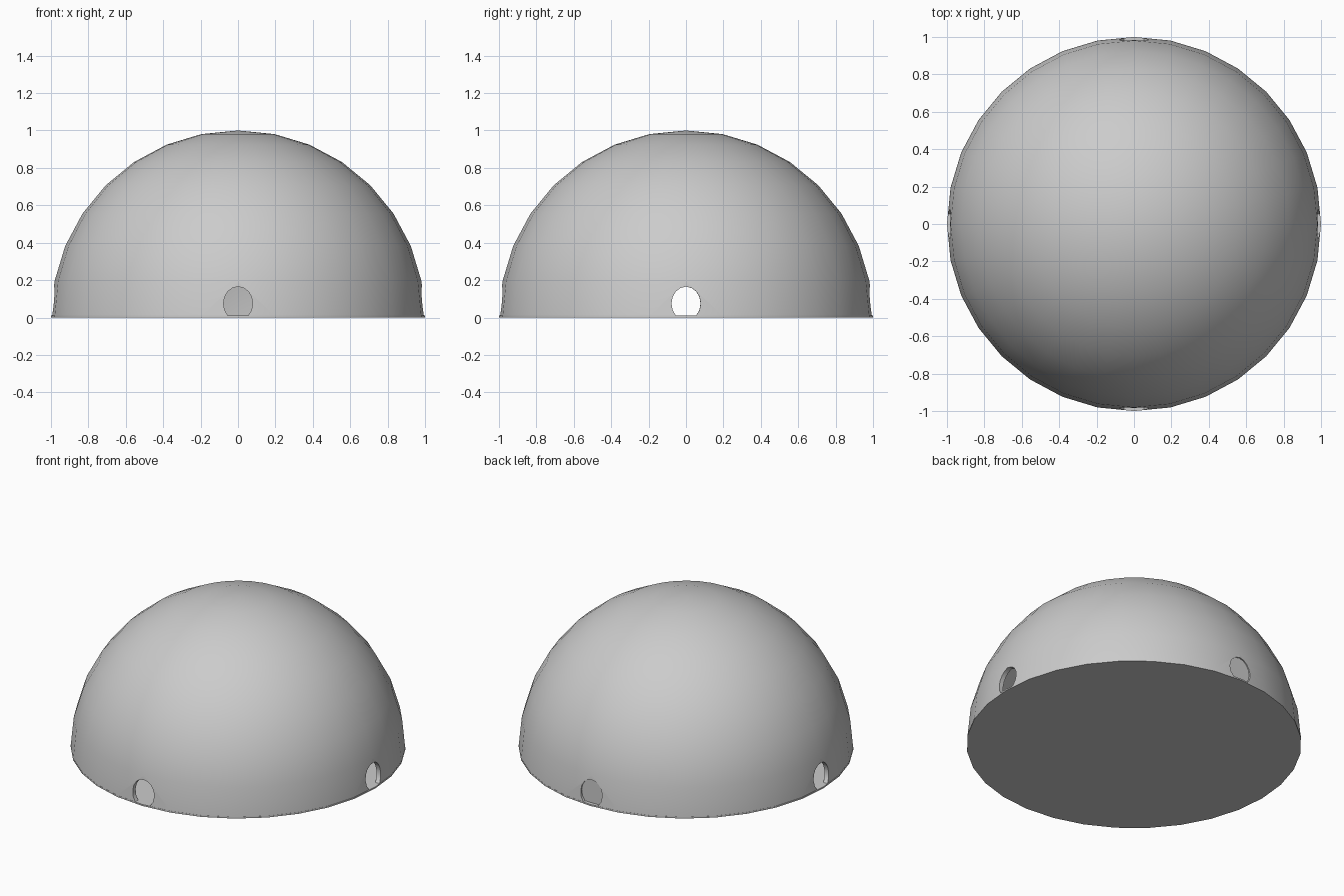
import bpy, bmesh, math
from mathutils import Matrix

if "Cube" in bpy.data.objects:
    bpy.data.objects.remove(bpy.data.objects["Cube"])

FLOOR = 0.01      # floor slab thickness
WALL = 0.03       # dome wall thickness


def add_object(name, bm):
    bm.normal_update()
    mesh = bpy.data.meshes.new(name)
    bm.to_mesh(mesh)
    bm.free()
    obj = bpy.data.objects.new(name, mesh)
    bpy.context.collection.objects.link(obj)
    return obj


# Hollow ball: outer sphere plus an inward facing inner sphere
bm = bmesh.new()
bmesh.ops.create_uvsphere(bm, u_segments=32, v_segments=16, radius=1.0)
outer = set(bm.faces)
bmesh.ops.create_uvsphere(bm, u_segments=32, v_segments=16, radius=1.0 - WALL)
bmesh.ops.reverse_faces(bm, faces=[f for f in bm.faces if f not in outer])
dome = add_object("dome", bm)

# Floor slab closing the underside
bm = bmesh.new()
bmesh.ops.create_cone(bm, cap_ends=True, segments=32, radius1=1.0, radius2=1.0, depth=FLOOR,
                      matrix=Matrix.Translation((0, 0, FLOOR / 2)))
floor = add_object("floor", bm)


# Small oval openings; the back one is only a shallow recess
def cut_opening(name, angle, start):
    bm = bmesh.new()
    bmesh.ops.create_cone(bm, cap_ends=True, segments=16, radius1=1, radius2=1, depth=1)
    length = 1.2 - start
    bm.transform(Matrix.Rotation(angle, 4, 'Z')
                 @ Matrix.Translation((start + length / 2, 0.0003, 0.075))
                 @ Matrix.Diagonal((length, 0.078, 0.09, 1))
                 @ Matrix.Rotation(math.pi / 2, 4, 'Y'))
    cutter = add_object(name, bm)
    cutter.hide_render = True
    mod = dome.modifiers.new(name, 'BOOLEAN')
    mod.operation = 'DIFFERENCE'
    mod.object = cutter
    before = len(dome.data.vertices)
    # Take the first solver that gives a sound result
    for solver in ('EXACT', 'MANIFOLD', 'FLOAT'):
        mod.solver = solver
        bpy.context.view_layer.update()
        graph = bpy.context.evaluated_depsgraph_get()
        mesh = bpy.data.meshes.new_from_object(dome.evaluated_get(graph))
        if len(mesh.vertices) > before and max(v.co.z for v in mesh.vertices) > 0.99:
            dome.modifiers.remove(mod)
            dome.data = mesh
            return
    dome.modifiers.remove(mod)


cut_opening("right_opening_cutter", 0, 0.8)
cut_opening("back_recess_cutter", math.pi / 2, 0.975)
cut_opening("left_opening_cutter", math.pi, 0.8)
cut_opening("front_opening_cutter", -math.pi / 2, 0.8)

# Keep only the half above the floor
bm = bmesh.new()
bm.from_mesh(dome.data)
bmesh.ops.bisect_plane(bm, geom=bm.verts[:] + bm.edges[:] + bm.faces[:], dist=1e-5,
                       plane_co=(0, 0, FLOOR), plane_no=(0, 0, 1), clear_inner=True)
bm.to_mesh(dome.data)
bm.free()

# Smooth shading with sharp rims
for obj in (dome, floor):
    bpy.ops.object.select_all(action='DESELECT')
    obj.select_set(True)
    bpy.context.view_layer.objects.active = obj
    bpy.ops.object.shade_smooth_by_angle(angle=math.radians(30))
